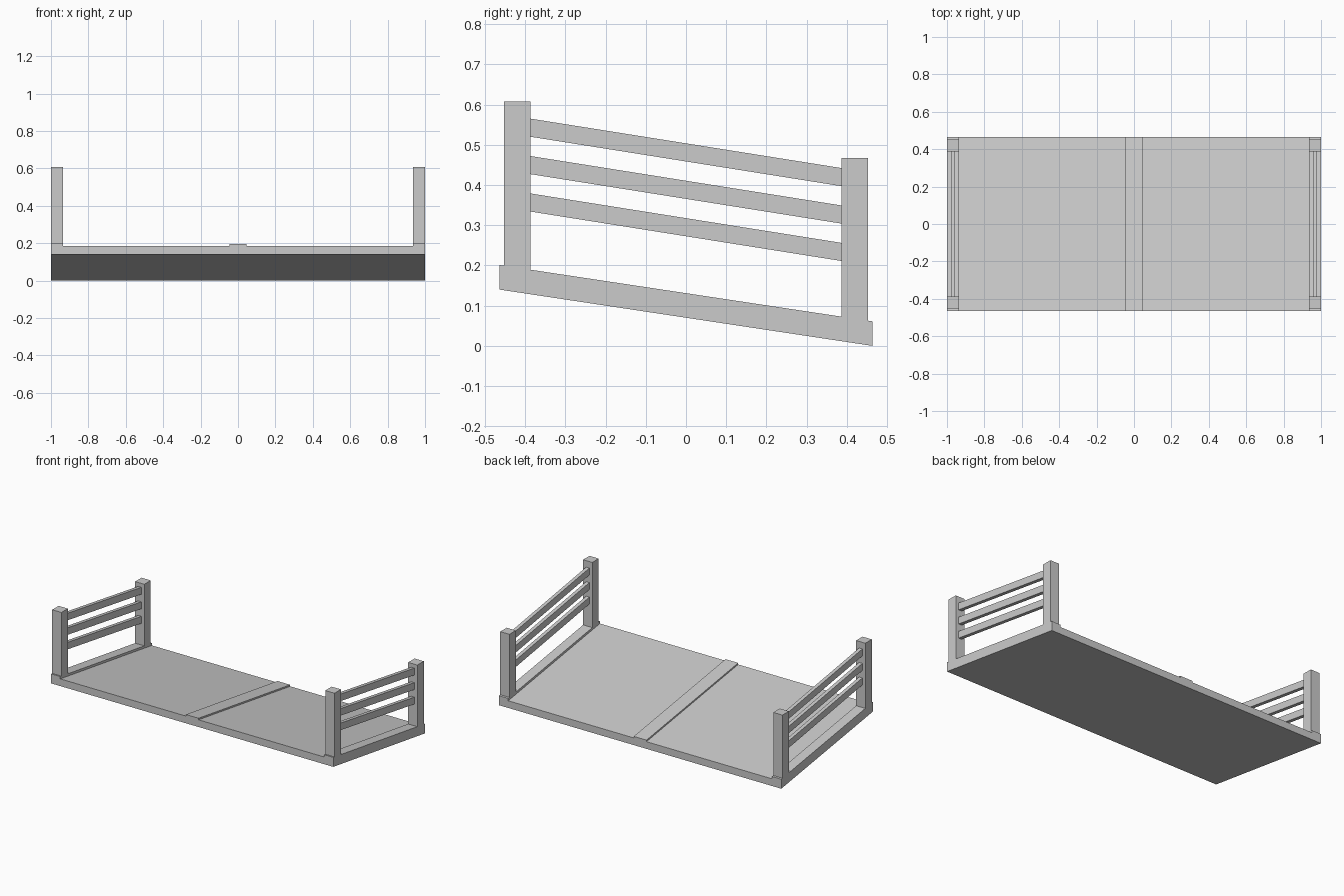
import bpy, bmesh

if "Cube" in bpy.data.objects:
    bpy.data.objects.remove(bpy.data.objects["Cube"])

HALF = 0.464          # half depth of the base
SLOPE = 0.14 / (2 * HALF)


def floor_z(y):
    # underside height of the sloping base at depth y
    return SLOPE * (HALF - y)


def prism(name, profile, x0, x1):
    # extrude a side profile of (y, z) points from x0 to x1
    bm = bmesh.new()
    face = bm.faces.new([bm.verts.new((x0, y, z)) for y, z in profile])
    ext = bmesh.ops.extrude_face_region(bm, geom=[face])
    moved = [g for g in ext["geom"] if isinstance(g, bmesh.types.BMVert)]
    bmesh.ops.translate(bm, verts=moved, vec=(x1 - x0, 0, 0))
    bmesh.ops.recalc_face_normals(bm, faces=bm.faces)
    mesh = bpy.data.meshes.new(name)
    bm.to_mesh(mesh)
    bm.free()
    obj = bpy.data.objects.new(name, mesh)
    bpy.context.collection.objects.link(obj)
    return obj


def sloped_slab(name, thickness, x0, x1):
    a, b = floor_z(-HALF), floor_z(HALF)
    return prism(name, [(-HALF, a), (HALF, b), (HALF, b + thickness), (-HALF, a + thickness)], x0, x1)


def mirrored(obj):
    obj.modifiers.new("mirror", 'MIRROR').use_axis = (True, False, False)


# Sloping deck and raised centre strip
EDGE, BEAM, DECK = 0.935, 0.061, 0.046
sloped_slab("deck", DECK, -EDGE, EDGE)
strip = sloped_slab("centre_strip", 0.01, -0.045, 0.045)
strip.location.z = DECK

# End beams
mirrored(sloped_slab("end_beam", BEAM, EDGE, 1.0))

# Upright posts standing on the beams
for name, y0, y1, top in (("front_post", -0.452, -0.387, 0.607),
                          ("back_post", 0.387, 0.452, 0.467)):
    mirrored(prism(name, [(y0, floor_z(y0) + BEAM), (y1, floor_z(y1) + BEAM), (y1, top), (y0, top)],
                   EDGE, 1.0))

# Three sloping rails between the posts
for i in range(3):
    z0, z1 = 0.334 + 0.093 * i, 0.211 + 0.093 * i
    mirrored(prism(f"side_rail_{i + 1}",
                   [(-0.387, z0), (0.387, z1), (0.387, z1 + 0.045), (-0.387, z0 + 0.045)],
                   0.956, 0.979))
